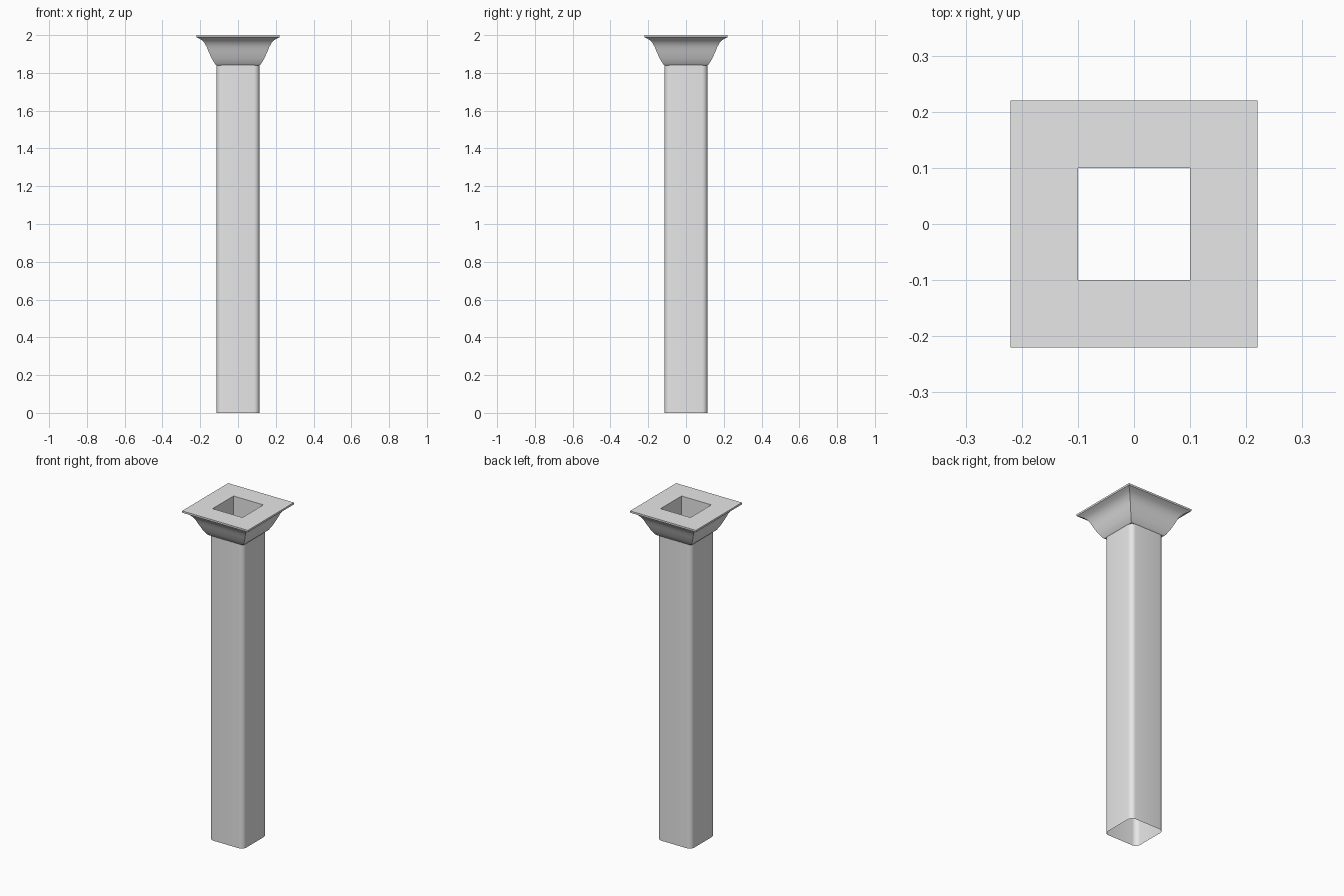
import bpy
import bmesh
from math import cos, sin, pi, radians

cube = bpy.data.objects.get("Cube")
if cube:
    bpy.data.objects.remove(cube, do_unlink=True)

stone = bpy.data.materials.new("grey_stone")
stone.use_nodes = True
grey = (0.8, 0.8, 0.8, 1)
stone.diffuse_color = grey
stone.node_tree.nodes["Principled BSDF"].inputs["Base Color"].default_value = grey


def square_ring(half, radius=0, steps=6):
    """Outline of a square, with optional rounded corners."""
    points = []
    for corner in range(4):
        middle = pi / 4 + corner * pi / 2
        sx = 1 if cos(middle) > 0 else -1
        sy = 1 if sin(middle) > 0 else -1
        if not radius:
            points.append((sx * half, sy * half))
            continue
        for i in range(steps + 1):
            a = corner * pi / 2 + i / steps * pi / 2
            points.append((sx * (half - radius) + radius * cos(a),
                           sy * (half - radius) + radius * sin(a)))
    return points


def loft(name, profile, radius=0, closed=False):
    """Bridge square rings that follow a (half width, height) profile."""
    bm = bmesh.new()
    rings = [[bm.verts.new((x, y, z)) for x, y in square_ring(half, radius)]
             for half, z in profile]
    pairs = list(zip(rings, rings[1:]))
    if closed:
        pairs.append((rings[-1], rings[0]))
    for low, high in pairs:
        n = len(low)
        for i in range(n):
            j = (i + 1) % n
            bm.faces.new((low[i], low[j], high[j], high[i]))
    mesh = bpy.data.meshes.new(name)
    bm.to_mesh(mesh)
    bm.free()
    mesh.materials.append(stone)
    obj = bpy.data.objects.new(name, mesh)
    bpy.context.collection.objects.link(obj)
    bpy.ops.object.select_all(action="DESELECT")
    obj.select_set(True)
    bpy.context.view_layer.objects.active = obj
    bpy.ops.object.shade_smooth_by_angle(angle=radians(35))
    return obj


# Hollow shaft with rounded corners, open at both ends
loft("column_shaft", [(0.114, 0), (0.114, 1.842)], radius=0.03)

# Flared capital with mitred corners and a square hole through it
capital_profile = [
    (0.1, 1.84), (0.113, 1.84), (0.121, 1.846), (0.139, 1.876),
    (0.157, 1.915), (0.166, 1.938), (0.178, 1.959), (0.194, 1.975),
    (0.21, 1.984), (0.22, 1.989), (0.22, 2), (0.1, 2),
]
loft("column_capital", capital_profile, closed=True)
